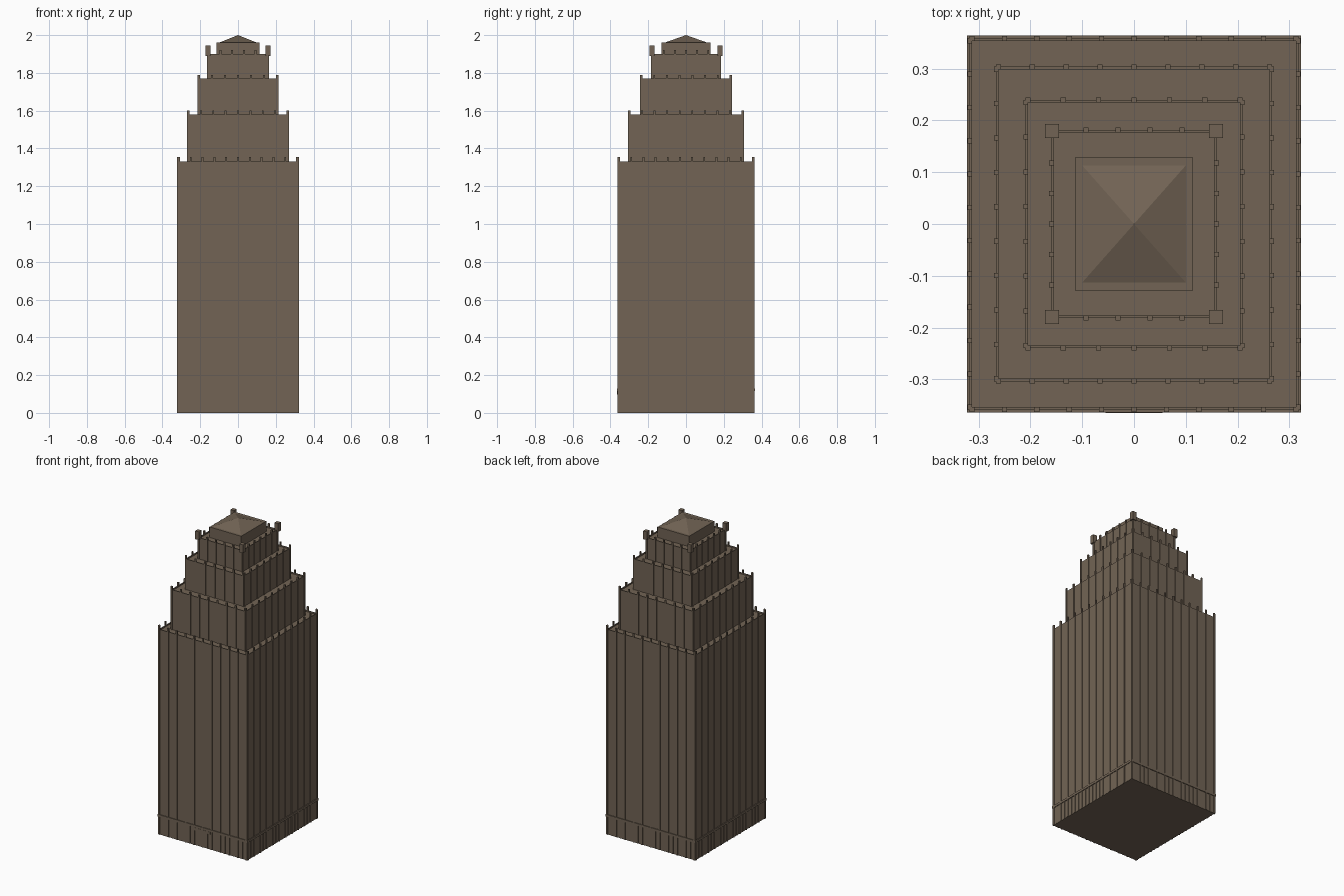
import bpy
import bmesh

cube = bpy.data.objects.get("Cube")
if cube:
    bpy.data.objects.remove(cube, do_unlink=True)

stone = bpy.data.materials.new("brown stone")
stone.use_nodes = True
COLOUR = (0.168, 0.127, 0.090, 1.0)
stone.diffuse_color = COLOUR
stone.node_tree.nodes["Principled BSDF"].inputs["Base Color"].default_value = COLOUR


def add_box(bm, x0, x1, y0, y1, z0, z1):
    verts = bmesh.ops.create_cube(bm, size=1)["verts"]
    for v in verts:
        v.co.x = x1 if v.co.x > 0 else x0
        v.co.y = y1 if v.co.y > 0 else y0
        v.co.z = z1 if v.co.z > 0 else z0


def add_ring(bm, hx, hy, t, z0, z1):
    # Four thin walls around a rectangle, with no overlap at the corners
    for s in (-1, 1):
        add_box(bm, -hx, hx, *sorted((s * hy, s * (hy - t))), z0, z1)
        add_box(bm, *sorted((s * hx, s * (hx - t))), t - hy, hy - t, z0, z1)


def finish(bm, name):
    mesh = bpy.data.meshes.new(name)
    bm.to_mesh(mesh)
    bm.free()
    mesh.materials.append(stone)
    obj = bpy.data.objects.new(name, mesh)
    bpy.context.collection.objects.link(obj)
    return obj


def spread(count, half):
    return [-half + 2 * half * i / (count - 1) for i in range(count)]


# Stepped tiers: half width, half depth, bottom, top, pilasters on x and y faces, fin height
tiers = {
    "main_shaft": (0.318, 0.359, 0.0, 1.33, 11, 12, 0.025),
    "second_tier": (0.267, 0.304, 1.32, 1.58, 9, 10, 0.02),
    "third_tier": (0.210, 0.240, 1.57, 1.77, 7, 8, 0.02),
    "fourth_tier": (0.160, 0.182, 1.76, 1.90, 6, 7, 0.02),
}
RIM = 0.005
PROUD = 0.004

for name, (hx, hy, z0, z1, nx, ny, fin) in tiers.items():
    # Wall block with a low parapet around a sunken roof
    bm = bmesh.new()
    add_box(bm, -hx, hx, -hy, hy, z0, z1 - 0.008)
    add_ring(bm, hx, hy, RIM, z1 - 0.008, z1)
    finish(bm, name)

    # Narrow pilasters that run up the walls and end as fins
    bm = bmesh.new()
    w = 0.005
    for s in (-1, 1):
        for x in spread(nx, hx - w):
            add_box(bm, x - w, x + w, *sorted((s * (hy + PROUD), s * (hy - RIM))), z0, z1 + fin)
        for y in spread(ny, hy - w):
            add_box(bm, *sorted((s * (hx + PROUD), s * (hx - RIM))), y - w, y + w, z0, z1 + fin)
    finish(bm, name + "_pilasters")

# Moulding around the base
bm = bmesh.new()
add_ring(bm, 0.323, 0.364, 0.006, 0.115, 0.13)
finish(bm, "base_moulding")

# Extra ribs between the pilasters of the base storey
bm = bmesh.new()
for s in (-1, 1):
    for x in spread(10, 0.282):
        add_box(bm, x - 0.004, x + 0.004, *sorted((s * 0.361, s * 0.355)), 0, 0.115)
    for y in spread(11, 0.322):
        add_box(bm, *sorted((s * 0.320, s * 0.314)), y - 0.004, y + 0.004, 0, 0.115)
finish(bm, "base_ribs")

# Entrance canopy at the middle of the front
bm = bmesh.new()
add_box(bm, -0.055, 0.055, -0.365, -0.355, 0.098, 0.115)
finish(bm, "entrance_canopy")

# Posts on the corners of the top tier
bm = bmesh.new()
for sx in (-1, 1):
    for sy in (-1, 1):
        cx, cy, r = sx * 0.158, sy * 0.18, 0.0135
        add_box(bm, cx - r, cx + r, cy - r, cy + r, 1.89, 1.944)
finish(bm, "corner_posts")

# Block that carries the roof
bm = bmesh.new()
add_box(bm, -0.113, 0.113, -0.129, 0.129, 1.88, 1.96)
finish(bm, "roof_block")

# Shallow pyramid roof
bm = bmesh.new()
base = [bm.verts.new((x, y, 1.96)) for x, y in
        ((-0.1, -0.113), (0.1, -0.113), (0.1, 0.113), (-0.1, 0.113))]
apex = bm.verts.new((0, 0, 2.0))
bm.faces.new(base[::-1])
for i in range(4):
    bm.faces.new((base[i], base[(i + 1) % 4], apex))
finish(bm, "pyramid_roof")
